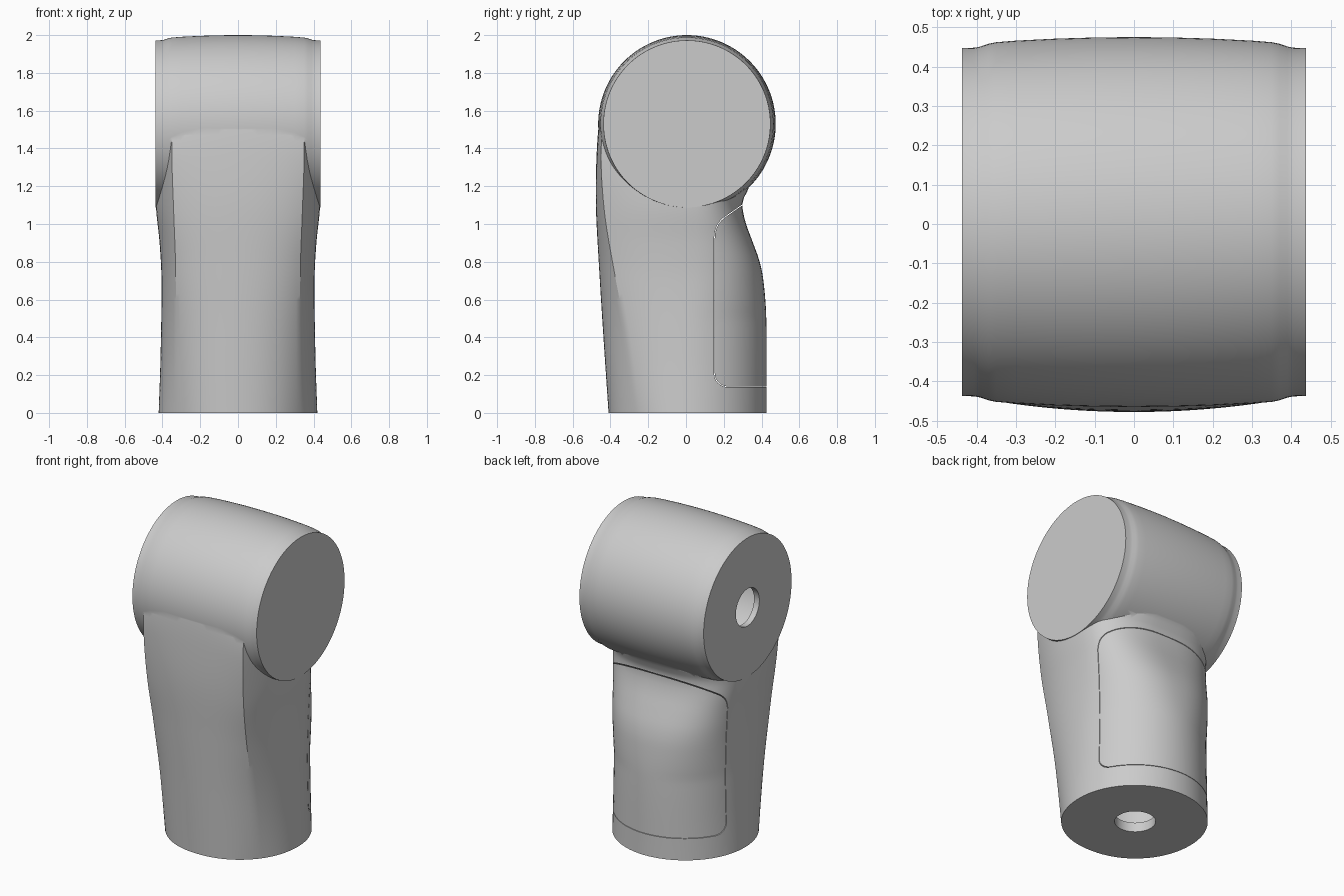
import bpy, bmesh, math
from mathutils import Matrix, Vector

if "Cube" in bpy.data.objects:
    bpy.data.objects.remove(bpy.data.objects["Cube"])

grey = bpy.data.materials.new("light grey")
grey.diffuse_color = (0.6, 0.6, 0.6, 1)
grey.use_nodes = True
grey.node_tree.nodes["Principled BSDF"].inputs["Base Color"].default_value = grey.diffuse_color


def make(name, bm):
    bmesh.ops.recalc_face_normals(bm, faces=bm.faces)
    me = bpy.data.meshes.new(name)
    bm.to_mesh(me)
    bm.free()
    me.materials.append(grey)
    ob = bpy.data.objects.new(name, me)
    bpy.context.collection.objects.link(ob)
    return ob


def loft(name, rings):
    bm = bmesh.new()
    vs = [[bm.verts.new(p) for p in r] for r in rings]
    n = len(rings[0])
    for a, b in zip(vs, vs[1:]):
        for i in range(n):
            j = (i + 1) % n
            bm.faces.new((a[i], a[j], b[j], b[i]))
    bm.faces.new(vs[0])
    bm.faces.new(vs[-1])
    return make(name, bm)


def boolean(ob, other, op):
    m = ob.modifiers.new("bool", 'BOOLEAN')
    m.operation, m.solver, m.object = op, 'EXACT', other
    bpy.context.view_layer.objects.active = ob
    bpy.ops.object.modifier_apply(modifier=m.name)


def cylinder(name, r, p0, p1):
    bm = bmesh.new()
    a, b = Vector(p0), Vector(p1)
    rot = (b - a).to_track_quat('Z', 'Y').to_matrix().to_4x4()
    bmesh.ops.create_cone(bm, cap_ends=True, segments=64, radius1=r, radius2=r,
                          depth=(b - a).length, matrix=Matrix.Translation((a + b) / 2) @ rot)
    return make(name, bm)


def interp(table, z):
    # smooth (Catmull-Rom style) interpolation of a short z/value table
    k = 0
    while k < len(table) - 2 and z > table[k + 1][0]:
        k += 1

    def slope(i):
        a, b = table[max(i - 1, 0)], table[min(i + 1, len(table) - 1)]
        return (b[1] - a[1]) / (b[0] - a[0])
    (z0, v0), (z1, v1) = table[k], table[k + 1]
    h = z1 - z0
    t = (z - z0) / h
    return ((2*t**3 - 3*t*t + 1) * v0 + (t**3 - 2*t*t + t) * h * slope(k)
            + (3*t*t - 2*t**3) * v1 + (t**3 - t*t) * h * slope(k + 1))


def bez(a, c, b, n):
    return [tuple((1-t)**2 * a[k] + 2*t*(1-t) * c[k] + t*t * b[k] for k in (0, 1))
            for t in (i / n for i in range(n))]


# column: half width, front, back and the crease line as functions of height
WIDTH = [(0, .42), (.3, .41), (.7, .405), (.9, .415), (1.09, .434), (1.3, .434), (1.68, .43)]
FRONT = [(0, -.41), (.4, -.437), (.8, -.462), (1.1, -.477), (1.35, -.474), (1.53, -.461), (1.68, -.435)]
BACK = [(0, .427), (.5, .425), (.7, .41), (.8, .39), (.9, .355), (1.0, .318), (1.08, .3),
        (1.13, .303), (1.2, .335), (1.68, .36)]
CREASE_X = [(0, .33), (.75, .33), (1.05, .34), (1.35, .35), (1.68, .35)]
CREASE_Y = [(0, -.26), (.4, -.315), (.75, -.38), (1.05, -.43), (1.35, -.45), (1.53, -.435), (1.68, -.39)]


def section(z):
    w, f, b, cx, cy = (interp(t, z) for t in (WIDTH, FRONT, BACK, CREASE_X, CREASE_Y))
    e = 2 / (2 + .6 * min(1, max(0, (z - .5) / .5)))
    half = bez((0, f), (cx * .62, f), (cx, cy), 12) + bez((cx, cy), (w, cy * .56), (w, .01), 14)
    for i in range(19):
        a = i / 18 * math.pi / 2
        half.append((w * max(0, math.cos(a))**e, .01 + (b - .01) * math.sin(a)**e))
    half[-1] = (0, b)
    return [(x, y, z) for x, y in half] + [(-x, y, z) for x, y in half[-2:0:-1]]


arm = loft("arm_body", [section(1.68 * i / 56) for i in range(57)])

# horizontal barrel head, gently bulged with a small step at each end
CY, CZ = .005, 1.53
side = [(0, .47), (.1, .469), (.2, .466), (.3, .461), (.35, .457), (.37, .453), (.39, .446),
        (.405, .443), (.437, .442)]
prof = [(-x, r) for x, r in side[:0:-1]] + side
N = 128
barrel = loft("barrel_head", [[(x, CY + r * math.cos(2*math.pi*i/N), CZ + r * math.sin(2*math.pi*i/N))
                               for i in range(N)] for x, r in prof])
boolean(arm, barrel, 'UNION')

# inner hollows and the two round openings
cutters = [barrel,
           cylinder("barrel_hollow", .34, (-.4, CY, CZ), (.4, CY, CZ)),
           cylinder("column_hollow", .24, (0, 0, .06), (0, 0, 1.4)),
           cylinder("side_opening", .118, (-.6, CY, CZ), (-.2, CY, CZ)),
           cylinder("base_opening", .118, (0, .01, -.2), (0, .01, .3))]
for c in cutters[1:]:
    boolean(arm, c, 'DIFFERENCE')


# back cover, split from the body along a thin seam
def cover_prism(name, g):
    y0, z0, z1, r = .152 - g, .14 - g, 1.1 + g, .07
    pts = [(.7, z0)]
    pts += [(y0 + r - r * math.sin(a), z0 + r - r * math.cos(a))
            for a in (i / 8 * math.pi / 2 for i in range(9))]
    pts += bez((y0, .92), (y0, .99 + g), (.2 - g, 1.03 + g), 8)
    pts += [(.2 - g, 1.03 + g), (.3 - g, z1), (.7, z1)]
    return loft(name, [[(x, y, z) for y, z in pts] for x in (-.6, .6)])


inner, outer = cover_prism("cover_cutter", 0), cover_prism("cover_gap_cutter", .003)
cover = arm.copy()
cover.data = arm.data.copy()
cover.name = "back_cover"
bpy.context.collection.objects.link(cover)
boolean(cover, inner, 'INTERSECT')
boolean(arm, outer, 'DIFFERENCE')

for c in cutters + [inner, outer]:
    bpy.data.objects.remove(c, do_unlink=True)

for ob in (arm, cover):
    bpy.ops.object.select_all(action='DESELECT')
    ob.select_set(True)
    bpy.context.view_layer.objects.active = ob
    bpy.ops.object.shade_smooth_by_angle(angle=math.radians(28))
